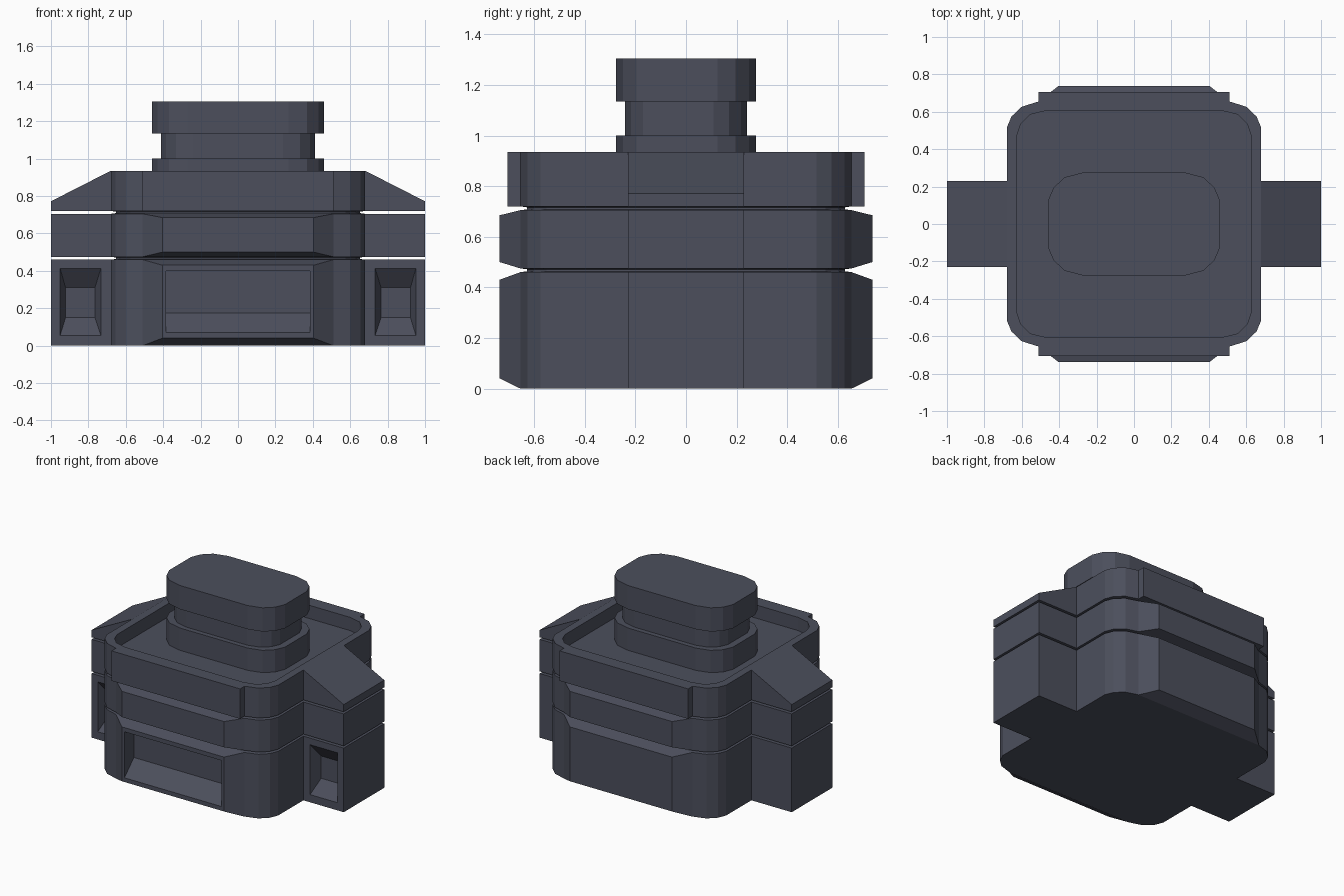
import bpy, bmesh

if "Cube" in bpy.data.objects:
    bpy.data.objects.remove(bpy.data.objects["Cube"])

mat = bpy.data.materials.new("dark slate")
mat.diffuse_color = (0.072, 0.078, 0.108, 1)
mat.use_nodes = True
mat.node_tree.nodes["Principled BSDF"].inputs["Base Color"].default_value = mat.diffuse_color


def loft(name, rings):
    """Closed solid through rings that all have the same number of points."""
    bm = bmesh.new()
    rows = [[bm.verts.new(p) for p in ring] for ring in rings]
    n = len(rows[0])
    for a, b in zip(rows, rows[1:]):
        for i in range(n):
            j = (i + 1) % n
            bm.faces.new((a[i], a[j], b[j], b[i]))
    bm.faces.new(rows[0][::-1])
    bm.faces.new(rows[-1])
    bmesh.ops.recalc_face_normals(bm, faces=bm.faces[:])
    me = bpy.data.meshes.new(name)
    bm.to_mesh(me)
    bm.free()
    me.materials.append(mat)
    ob = bpy.data.objects.new(name, me)
    bpy.context.collection.objects.link(ob)
    return ob


def outline(corner, z, sx=1.0, sy=1.0):
    """Mirror one corner (+x side to +y side) into a full outline at height z."""
    c = [(x * sx, y * sy) for x, y in corner]
    pts = c + [(-x, y) for x, y in c[::-1]] + [(-x, -y) for x, y in c] + [(x, -y) for x, y in c[::-1]]
    return [(x, y, z) for x, y in pts]


def rect_xz(x0, x1, z0, z1, y):
    return [(x0, y, z0), (x1, y, z0), (x1, y, z1), (x0, y, z1)]


def extrude_x(name, profile, x0, x1):
    return loft(name, [[(x, y, z) for y, z in profile] for x in (x0, x1)])


def extrude_y(name, profile, y0, y1):
    return loft(name, [[(x, y, z) for x, z in profile] for y in (y0, y1)])


def cut(target, cutter):
    cutter.hide_render = True
    m = target.modifiers.new("cut", 'BOOLEAN')
    m.operation, m.solver, m.object = 'DIFFERENCE', 'EXACT', cutter
    bpy.context.view_layer.objects.active = target
    bpy.ops.object.modifier_apply(modifier=m.name)


# Main body: three tiers with thin grooves and a sunken tray on top
body_c = [(0.68, 0.515), (0.655, 0.575), (0.60, 0.627), (0.51, 0.655)]
tray_c = [(0.625, 0.475), (0.605, 0.535), (0.555, 0.585), (0.465, 0.607)]
rings = [outline(body_c, 0)]
for z0, z1 in ((0.46, 0.475), (0.705, 0.72)):
    zm = (z0 + z1) / 2
    rings += [outline(body_c, z0), outline(body_c, zm - 0.004, 0.96, 0.96),
              outline(body_c, zm + 0.004, 0.96, 0.96), outline(body_c, z1)]
rings += [outline(body_c, 0.935), outline(tray_c, 0.935), outline(tray_c, 0.84)]
body = loft("body", rings)

# Central pommel with a narrow neck
stem_c = [(0.46, 0.125), (0.43, 0.195), (0.37, 0.25), (0.27, 0.276)]
neck = (0.893, 0.873)
loft("pommel", [outline(stem_c, 0.83), outline(stem_c, 1.0), outline(stem_c, 1.0, *neck),
                outline(stem_c, 1.135, *neck), outline(stem_c, 1.135), outline(stem_c, 1.305)])

# Bulged panels and flat upper plates, front and back
panels = {}
for side, s in (("front", -1), ("back", 1)):
    for tier, z0, z1, f0, f1 in (("lower", 0, 0.46, 0.04, 0.43), ("middle", 0.475, 0.705, 0.50, 0.685)):
        panels[side, tier] = loft(f"{side}_{tier}_panel", [
            rect_xz(-0.51, 0.51, z0, z1, 0.655 * s), rect_xz(-0.405, 0.405, f0, f1, 0.737 * s)])
    loft(f"{side}_upper_plate", [rect_xz(-0.51, 0.51, 0.72, 0.935, y * s) for y in (0.655, 0.705)])

# Recess in the lower front panel, with a sloping sill
slot = extrude_x("slot_cutter", [(-0.78, 0.07), (-0.737, 0.07), (-0.63, 0.175),
                                 (-0.63, 0.40), (-0.78, 0.40)], -0.385, 0.385)
cut(panels["front", "lower"], slot)
cut(body, slot)
bpy.data.objects.remove(slot)

# Side lugs in three tiers, with a tapered pocket at the front
for side, s in (("left", -1), ("right", 1)):
    def lug(tier, prof):
        return extrude_y(f"{side}_{tier}_lug", [(x * s, z) for x, z in prof], -0.23, 0.23)
    lower = lug("lower", [(0.67, 0), (1, 0), (1, 0.46), (0.67, 0.46)])
    lug("middle", [(0.67, 0.475), (1, 0.475), (1, 0.705), (0.67, 0.705)])
    lug("upper", [(0.68, 0.72), (1, 0.72), (1, 0.772), (0.68, 0.935)])
    pocket = loft("pocket_cutter", [rect_xz(0.733 * s, 0.951 * s, 0.055, 0.413, -0.28),
                                    rect_xz(0.733 * s, 0.951 * s, 0.055, 0.413, -0.23),
                                    rect_xz(0.765 * s, 0.922 * s, 0.15, 0.31, -0.15)])
    cut(lower, pocket)
    bpy.data.objects.remove(pocket)
